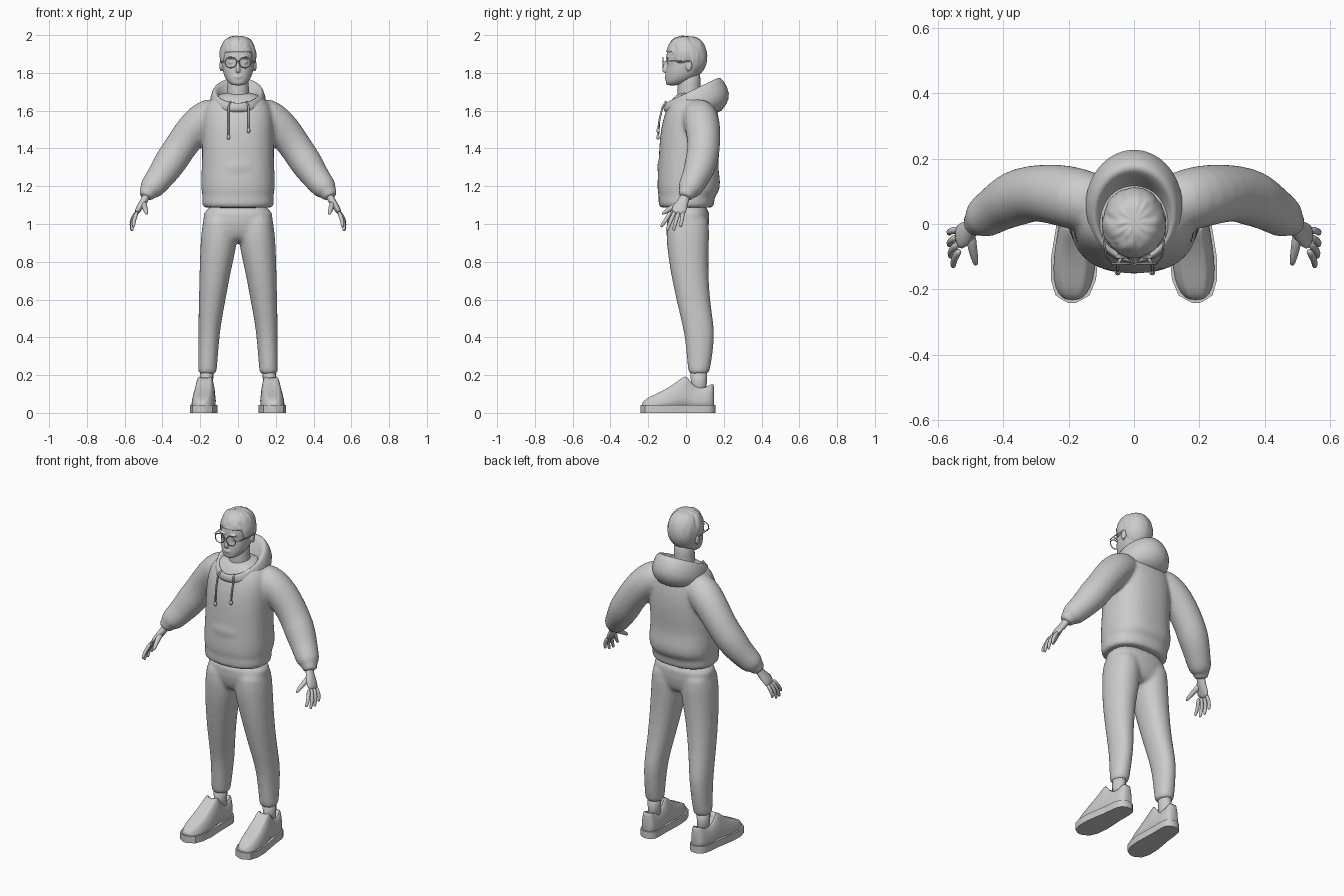
import bpy, bmesh, math, random
from mathutils import Vector as V

random.seed(4)


def loft(bm, rings):
    """Skin a list of equal-length point rings and cap both ends."""
    vs = [[bm.verts.new(p) for p in r] for r in rings]
    n = len(vs[0])
    for a, b in zip(vs, vs[1:]):
        for i in range(n):
            bm.faces.new((a[i], a[(i + 1) % n], b[(i + 1) % n], b[i]))
    bm.faces.new(vs[0][::-1])
    bm.faces.new(vs[-1])


def oval(z, rx, yf, yb, cx=0, p=2.0, zb=None, n=28):
    """Superellipse ring; z slopes to zb at the back when given."""
    ring = []
    for i in range(n):
        a = 2 * math.pi * i / n
        c, s = math.cos(a), math.sin(a)
        x = math.copysign(abs(c) ** (2 / p), c)
        y = math.copysign(abs(s) ** (2 / p), s)
        zz = z if zb is None else z + (zb - z) * (y + 1) / 2
        ring.append((cx + rx * x, (yf + yb) / 2 + (yb - yf) / 2 * y, zz))
    return ring


def tube(bm, pts, radii, n=12):
    """Round or flattened tube along a path; each radius is r or (thickness, breadth)."""
    pts = [V(p) for p in pts]
    rings = []
    for i, p in enumerate(pts):
        t = (pts[min(i + 1, len(pts) - 1)] - pts[max(i - 1, 0)]).normalized()
        u = t.cross(V((1, 0, 0)) if abs(t.y) > .95 else V((0, 1, 0))).normalized()
        w = t.cross(u)
        r = radii[i] if isinstance(radii, list) else radii
        ru, rw = r if isinstance(r, tuple) else (r, r)
        rings.append([p + u * ru * math.cos(2 * math.pi * k / n) + w * rw * math.sin(2 * math.pi * k / n)
                      for k in range(n)])
    loft(bm, rings)


def ball(bm, c, r):
    res = bmesh.ops.create_uvsphere(bm, u_segments=16, v_segments=10, radius=1)
    for v in res['verts']:
        v.co = V((c[0] + v.co.x * r[0], c[1] + v.co.y * r[1], c[2] + v.co.z * r[2]))


def finish(name, bm, sub=1, mirror=False, voxel=0, smooth=4):
    bmesh.ops.recalc_face_normals(bm, faces=bm.faces)
    me = bpy.data.meshes.new(name)
    bm.to_mesh(me)
    bm.free()
    ob = bpy.data.objects.new(name, me)
    bpy.context.collection.objects.link(ob)
    for f in me.polygons:
        f.use_smooth = True
    if mirror:
        ob.modifiers.new("mirror", 'MIRROR').use_mirror_merge = False
    if sub:
        m = ob.modifiers.new("subsurf", 'SUBSURF')
        m.levels = m.render_levels = sub
    if voxel:
        m = ob.modifiers.new("blend", 'REMESH')
        m.mode, m.voxel_size, m.use_smooth_shade = 'VOXEL', voxel, True
        m = ob.modifiers.new("soften", 'SMOOTH')
        m.iterations, m.factor = smooth, .5
    return ob


# Hoodie: body, front pouch and sleeves blended together
bm = bmesh.new()
body = [(1.085, .178, -.132, .138), (1.09, .19, -.145, .148), (1.135, .191, -.147, .152), (1.15, .187, -.144, .155),
        (1.17, .195, -.152, .178), (1.23, .197, -.152, .184), (1.3, .192, -.147, .168), (1.4, .191, -.143, .18),
        (1.5, .19, -.135, .182), (1.58, .188, -.115, .172), (1.64, .168, -.09, .155), (1.68, .12, -.06, .125),
        (1.7, .06, -.02, .08)]
loft(bm, [oval(z, rx, f, b, p=2.4) for z, rx, f, b in body])
ball(bm, (0, -.122, 1.3), (.1, .031, .06))
for s in (1, -1):
    path = [(.1, .06, 1.585), (.15, .07, 1.575), (.205, .085, 1.535), (.27, .095, 1.46), (.32, .093, 1.385),
            (.36, .08, 1.325), (.4, .06, 1.265), (.425, .043, 1.232), (.45, .027, 1.2), (.47, .012, 1.178),
            (.477, .007, 1.168), (.483, .002, 1.155), (.492, -.006, 1.137)]
    rad = [.085, .095, .097, .09, .086, .088, .078, .072, .068, .06, .044, .043, .041]
    tube(bm, [(s * x, y, z) for x, y, z in path], rad, 20)
finish("hoodie", bm, 1, voxel=.011)

# Hood lying open behind the neck
bm = bmesh.new()
hood = [(1.6, 1.63, .075, -.07, .1), (1.615, 1.70, .09, -.085, .125), (1.63, 1.755, .106, -.098, .15),
        (1.645, 1.782, .122, -.11, .172), (1.635, 1.765, .138, -.118, .198), (1.61, 1.69, .152, -.122, .238),
        (1.595, 1.63, .148, -.115, .215), (1.58, 1.57, .125, -.09, .17)]
loft(bm, [oval(zf, rx, f, b, zb=zb, n=36) for zf, zb, rx, f, b in hood])
finish("hood", bm, 1)

# Drawstrings with knotted ends
bm = bmesh.new()
for x, end in ((-.05, 1.46), (.056, 1.495)):
    tube(bm, [(x * .8, -.105, 1.65), (x, -.124, 1.62), (x, -.141, 1.55), (x, -.148, end)], .005, 8)
    ball(bm, (x, -.148, end), (.009, .009, .014))
finish("drawstrings", bm, 0)

# Trousers: hips and two tapering legs
bm = bmesh.new()
loft(bm, [oval(z, rx, f, b, p=2.3) for z, rx, f, b in
          ((.9, .1, -.05, .08), (.93, .17, -.085, .11), (1.0, .19, -.105, .125), (1.12, .185, -.105, .13))])
leg = [(.205, .115, .209, .016, .118), (.215, .113, .211, .012, .124), (.3, .107, .211, .004, .14),
       (.4, .098, .211, -.006, .15), (.47, .09, .21, -.02, .147), (.6, .066, .207, -.052, .126),
       (.75, .038, .204, -.083, .118), (.87, .01, .2, -.1, .12), (.95, 0, .195, -.106, .124), (1.08, .02, .18, -.1, .12)]
for s in (1, -1):
    loft(bm, [oval(z, (o - i) / 2, f, b, cx=s * (i + o) / 2, p=2.15) for z, i, o, f, b in leg])
finish("trousers", bm, 1, voxel=.011)

# Ankles
bm = bmesh.new()
tube(bm, [(.166, .068, .09), (.166, .068, .16), (.165, .067, .25)], [(.034, .04), (.034, .042), (.037, .045)], 16)
finish("ankles", bm, 0, mirror=True)

# Shoe uppers: stations along the foot (y, half width, height, depth of ankle opening)
stations = [(-.233, .022, .05, 0), (-.218, .046, .072, 0), (-.17, .063, .095, 0), (-.1, .066, .128, 0),
            (-.04, .06, .17, 0), (-.003, .056, .203, 0), (.012, .054, .19, .05), (.045, .052, .14, .035),
            (.09, .05, .132, .03), (.122, .045, .15, .045), (.138, .037, .16, 0), (.15, .022, .145, 0)]


def foot_x(y):
    return .175 - .06 * y


bm = bmesh.new()
rings = []
for y, w, h, dip in stations:
    half = [(w, .015), (w, .45 * h), (w * .88, .75 * h), (w * .68, .95 * h), (w * .52, h), (w * .42, h - dip),
            (w * .15, h - dip)]
    rings.append([(foot_x(y) + x, y, z) for x, z in half] + [(foot_x(y) - x, y, z) for x, z in half[::-1]])
loft(bm, rings)
finish("shoes", bm, 1, mirror=True)

# Shoe soles
bm = bmesh.new()
edge = [(-.241, .012)] + [(y, w + .006) for y, w, h, d in stations] + [(.156, .012)]
loft(bm, [[(foot_x(y) + w, y, z) for y, w in edge] + [(foot_x(y) - w, y, z) for y, w in edge[::-1]]
          for z in (0, .042)])
ob = finish("soles", bm, 0, mirror=True)
ob.select_set(True)
bpy.context.view_layer.objects.active = ob
bpy.ops.object.shade_smooth_by_angle()

# Hands: palm, four fingers and thumb
bm = bmesh.new()
tube(bm, [(.475, .006, 1.17), (.491, -.008, 1.135), (.505, -.02, 1.11), (.523, -.034, 1.085), (.542, -.046, 1.05)],
     [(.022, .027), (.021, .026), (.02, .034), (.018, .041), (.012, .04)])
for y0, x1, y1, x2, y2, z2 in ((-.078, .552, -.107, .553, -.13, .982), (-.057, .562, -.08, .561, -.1, .962),
                               (-.036, .566, -.052, .564, -.065, .964), (-.016, .565, -.022, .565, -.028, .982)):
    tube(bm, [(.532, y0, 1.07), (x1, y1, 1.02), (x2, y2, z2 + .008), (x2 - .001, y2, z2)], [.0125, .011, .009, .005], 10)
tube(bm, [(.5, -.025, 1.115), (.495, -.07, 1.09), (.487, -.105, 1.068), (.483, -.128, 1.05)],
     [.018, .015, .012, .007], 10)
finish("hands", bm, 1, mirror=True)

# Neck
bm = bmesh.new()
loft(bm, [oval(z, r, f, b) for z, r, f, b in ((1.58, .075, -.05, .09), (1.66, .06, -.045, .078),
                                            (1.74, .056, -.045, .075), (1.82, .058, -.04, .08))])
finish("neck", bm, 1)

# Head with nose, lips, brow and ears
bm = bmesh.new()
face = [(1.733, .022, -.098, -.05), (1.742, .045, -.107, -.01), (1.765, .064, -.109, .04), (1.79, .076, -.108, .07),
        (1.82, .083, -.105, .088), (1.85, .086, -.1, .098), (1.875, .088, -.106, .103), (1.92, .088, -.102, .103),
        (1.955, .075, -.08, .085), (1.975, .04, -.04, .05)]
loft(bm, [oval(z, rx, f, b, p=2.2) for z, rx, f, b in face])
tube(bm, [(0, -.1, 1.868), (0, -.111, 1.84), (0, -.118, 1.815), (0, -.108, 1.8)], [.008, .01, .014, .011], 10)
ball(bm, (0, -.106, 1.782), (.023, .008, .0045))
ball(bm, (0, -.105, 1.774), (.02, .008, .005))
for s in (1, -1):
    ball(bm, (s * .037, -.1, 1.88), (.026, .008, .006))
    ball(bm, (s * .036, -.088, 1.856), (.014, .013, .011))
    ball(bm, (s * .09, .015, 1.838), (.009, .018, .03))
finish("head", bm, 1, voxel=.005, smooth=2)

# Hair: tousled cap with a high front hairline and low nape
bm = bmesh.new()
N, rows = 44, 9
jit = [[random.uniform(-.035, .035) for _ in range(N)] for _ in range(rows + 1)]
rings = []
for k in range(-1, rows):
    ring = []
    for i in range(N):
        a = 2 * math.pi * i / N
        front = -math.sin(a)
        low = 1.908 if front > .62 else 1.85 if front > .1 else 1.865 if front > -.25 else 1.785
        lat = math.asin((low - 1.885) / .112)
        lat += (math.pi / 2 - lat) * max(k, 0) / rows
        r = math.cos(lat) ** .75 * (1 + jit[k + 1][i]) * (.85 if k < 0 else 1)
        ring.append((.099 * r * math.cos(a), .003 + .111 * r * math.sin(a),
                     1.885 + .112 * math.sin(lat) + jit[k + 1][i] * .12))
    rings.append(ring)
loft(bm, rings)
finish("hair", bm, 1)

# Round glasses: rims, bridge and temples
bm = bmesh.new()
tube(bm, [(.038 + .03 * math.cos(a), -.122, 1.855 + .028 * math.sin(a))
          for a in [2 * math.pi * i / 28 for i in range(29)]], .0028, 8)
tube(bm, [(.068, -.122, 1.862), (.086, -.1, 1.862), (.093, -.04, 1.862), (.094, .02, 1.86)], .003, 8)
tube(bm, [(0, -.124, 1.862), (.01, -.122, 1.86)], .0028, 8)
finish("glasses", bm, 0, mirror=True)
